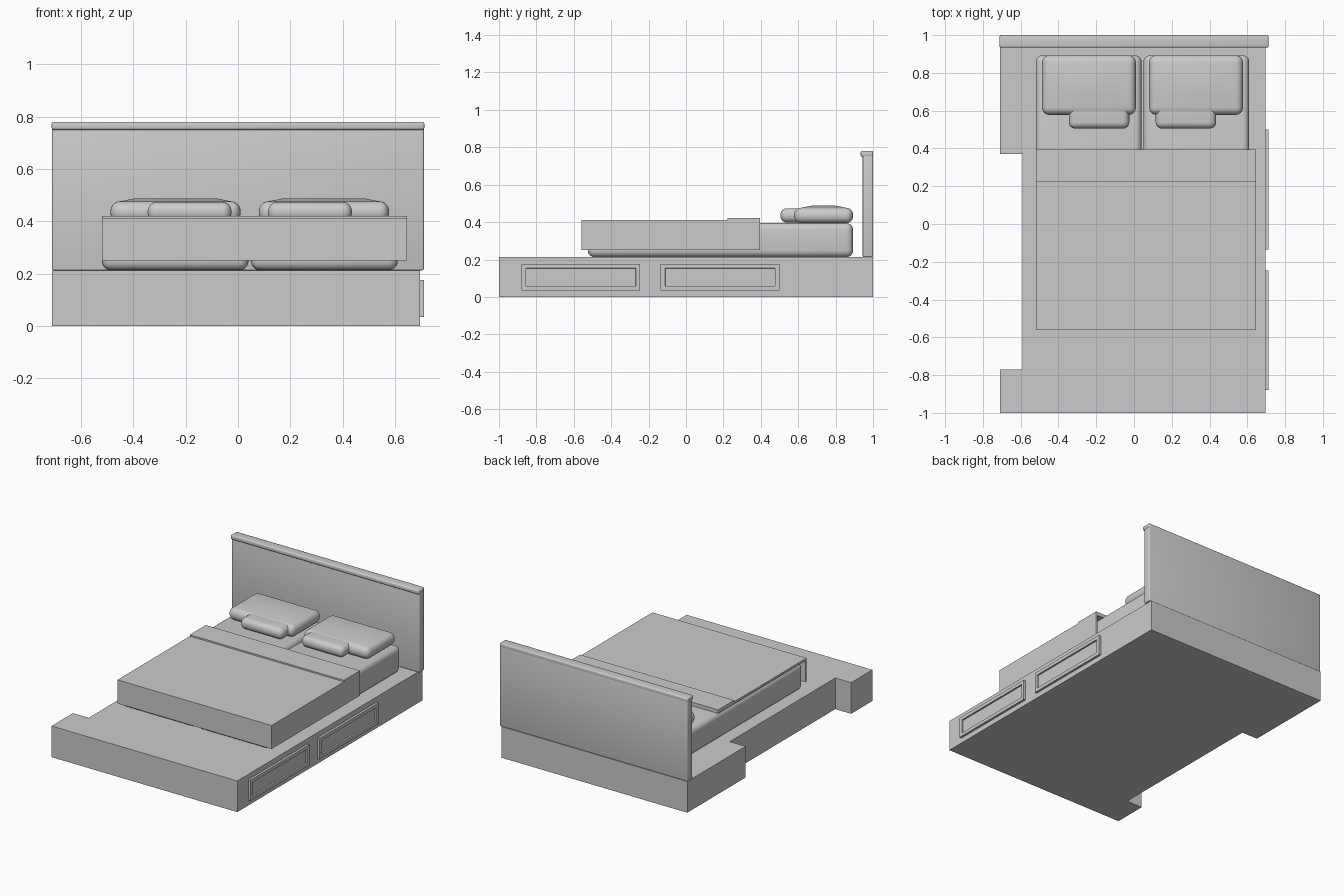
import bpy, bmesh
from mathutils import Vector

if "Cube" in bpy.data.objects:
    bpy.data.objects.remove(bpy.data.objects["Cube"])


def box(name, x, y, z, bevel=0.0, segs=5, crown=0.0):
    """Box from (min, max) ranges, optionally rounded and crowned on top."""
    bm = bmesh.new()
    bmesh.ops.create_cube(bm, size=1)
    for v in bm.verts:
        v.co = Vector([(r[0] + r[1]) / 2 + c * (r[1] - r[0])
                       for r, c in zip((x, y, z), v.co)])
    if bevel:
        bmesh.ops.bevel(bm, geom=bm.edges[:], offset=bevel, segments=segs,
                        profile=0.5, affect='EDGES')
    if crown:
        bm.normal_update()
        top = max((f for f in bm.faces if f.normal.z > 0.99),
                  key=lambda f: f.calc_area())
        bmesh.ops.inset_region(bm, faces=[top], thickness=0.08)
        for v in top.verts:
            v.co.z += crown
    return finish(name, bm, bevel > 0)


def finish(name, bm, smooth=False):
    mesh = bpy.data.meshes.new(name)
    bm.to_mesh(mesh)
    bm.free()
    ob = bpy.data.objects.new(name, mesh)
    bpy.context.collection.objects.link(ob)
    if smooth:
        bpy.ops.object.select_all(action='DESELECT')
        ob.select_set(True)
        bpy.context.view_layer.objects.active = ob
        bpy.ops.object.shade_smooth_by_angle(angle=0.6)
    return ob


def drawer_front(name, y0, y1):
    """Framed drawer front with a recessed panel on the +x side."""
    bm = bmesh.new()
    bmesh.ops.create_cube(bm, size=1)
    for v in bm.verts:
        v.co = Vector((0.70 + v.co.x * 0.022, (y0 + y1) / 2 + v.co.y * (y1 - y0),
                       0.106 + v.co.z * 0.142))
    bm.normal_update()
    panel = next(f for f in bm.faces if f.normal.x > 0.9)
    bmesh.ops.inset_region(bm, faces=[panel], thickness=0.033)
    bmesh.ops.inset_region(bm, faces=[panel], thickness=0.002, depth=-0.010)
    finish(name, bm)


# Platform and side blocks
TOP = 0.213
box("platform", (-0.59, 0.695), (-1, 1), (0, TOP))
box("foot_block", (-0.71, -0.59), (-1, -0.77), (0, TOP))
box("head_block", (-0.71, -0.59), (0.37, 1), (0, TOP))

# Headboard with cap rail
box("headboard", (-0.71, 0.71), (0.945, 1), (TOP, 0.76), 0.006, 3)
box("headboard_cap", (-0.712, 0.712), (0.934, 1), (0.75, 0.78), 0.008, 3)

# Drawers
drawer_front("drawer_front_foot", -0.88, -0.245)
drawer_front("drawer_front_head", -0.135, 0.50)

# Mattresses and pillows
for side, mx, px, sx in (
        ("left", (-0.52, 0.04), (-0.487, 0.01), (-0.345, -0.025)),
        ("right", (0.05, 0.61), (0.08, 0.577), (0.115, 0.435))):
    box(side + "_mattress", mx, (-0.525, 0.893), (TOP, 0.395), 0.035)
    box(side + "_pillow", px, (0.578, 0.893), (0.394, 0.477), 0.038, 6, crown=0.011)
    box(side + "_cushion", sx, (0.505, 0.69), (0.398, 0.474), 0.034, 6)

# Blanket: top, front drape, right drape and folded edge
box("blanket_top", (-0.52, 0.646), (-0.56, 0.395), (0.396, 0.411))
box("blanket_front_drape", (-0.52, 0.646), (-0.56, -0.548), (0.25, 0.396))
box("blanket_side_drape", (0.634, 0.646), (-0.548, 0.395), (0.25, 0.396))
box("blanket_fold", (-0.52, 0.646), (0.222, 0.395), (0.411, 0.421))
